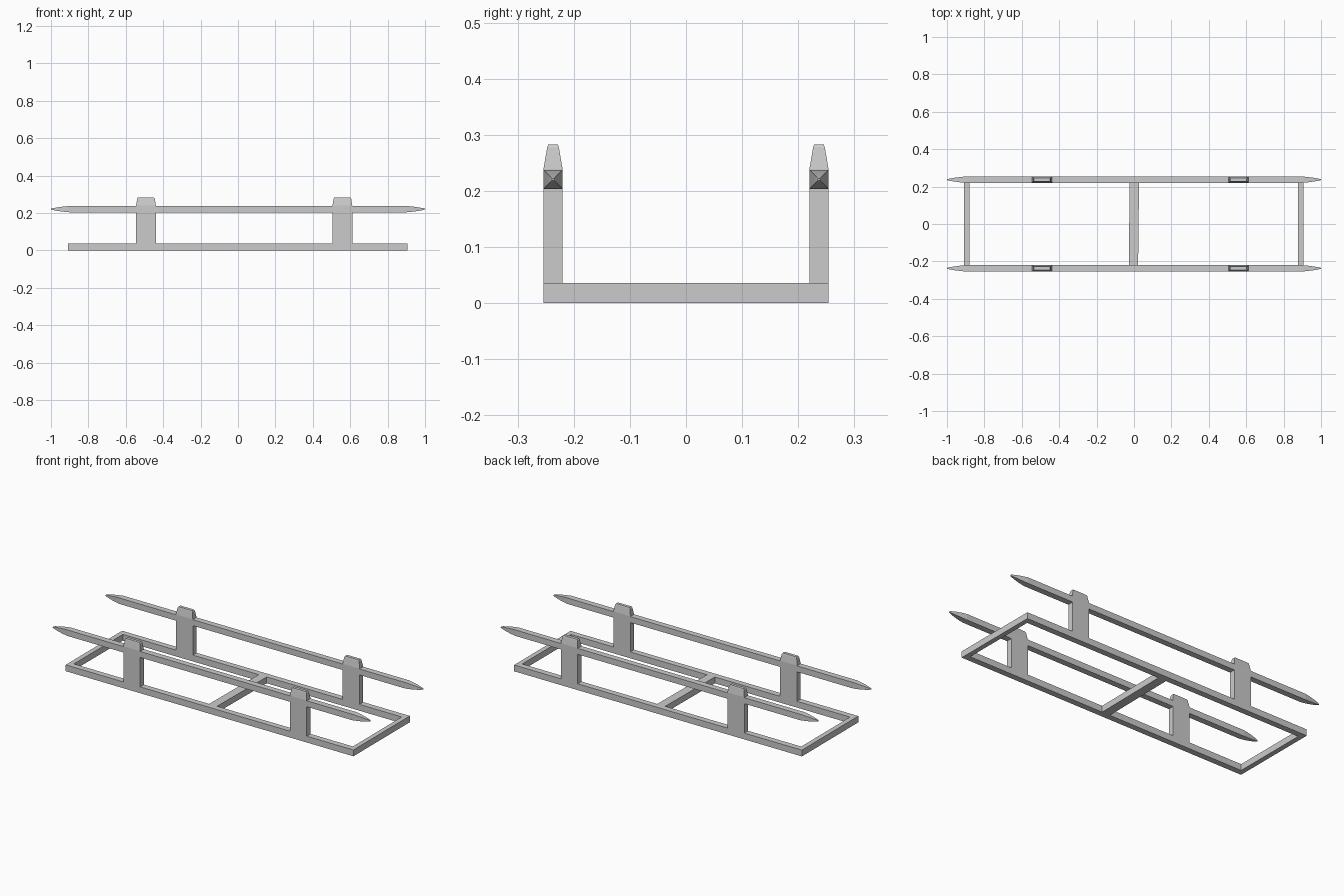
import bpy, bmesh

if "Cube" in bpy.data.objects:
    bpy.data.objects.remove(bpy.data.objects["Cube"])


def loft(name, rings, closed=False):
    """Skin equal-length rings; cap the ends, or join last to first when closed."""
    bm = bmesh.new()
    vs = [[bm.verts.new(p) for p in r] for r in rings]
    n = len(rings[0])
    for a, b in zip(vs, vs[1:] + (vs[:1] if closed else [])):
        for i in range(n):
            j = (i + 1) % n
            bm.faces.new((a[i], a[j], b[j], b[i]))
    if not closed:
        bm.faces.new(vs[0])
        bm.faces.new(vs[-1])
    bmesh.ops.recalc_face_normals(bm, faces=bm.faces)
    me = bpy.data.meshes.new(name)
    bm.to_mesh(me)
    bm.free()
    ob = bpy.data.objects.new(name, me)
    bpy.context.collection.objects.link(ob)
    return ob


def rect_z(x0, x1, y0, y1, z):
    return [(x0, y0, z), (x1, y0, z), (x1, y1, z), (x0, y1, z)]


H = 0.036          # bar height
YI, YO = 0.22, 0.254
YC = (YI + YO) / 2

# Base frame: mitred rectangular loop
loft("base_frame", [rect_z(-0.908, 0.905, -YO, YO, 0), rect_z(-0.908, 0.905, -YO, YO, H),
                    rect_z(-0.88, 0.878, -YI, YI, H), rect_z(-0.88, 0.878, -YI, YI, 0)], closed=True)

# Middle crossbar, very slightly skewed
loft("middle_crossbar", [[(-0.028, -YI, z), (0.022, -YI, z), (0.027, YI, z), (-0.023, YI, z)]
                         for z in (0, H)])

# Side rails with pointed ends: (x, half thickness)
taper = [(0.90, 0.017), (0.935, 0.0135), (0.968, 0.009), (0.99, 0.005), (1.0, 0.002)]
profile = [(-x, h) for x, h in reversed(taper)] + taper
for side, label in ((-1, "front"), (1, "back")):
    y, z = side * YC, 0.2205
    loft(label + "_rail", [[(x, y - h, z - h), (x, y + h, z - h), (x, y + h, z + h), (x, y - h, z + h)]
                           for x, h in profile])
    # Stakes: (z, half length, half width), tapering above the rail
    for cx, end in ((-0.492, "left"), (0.558, "right")):
        loft(f"{label}_{end}_stake", [rect_z(cx - a, cx + a, y - b, y + b, z2) for z2, a, b in
                                      ((H, 0.053, 0.017), (0.239, 0.053, 0.017),
                                       (0.277, 0.047, 0.0105), (0.283, 0.043, 0.0085))])
